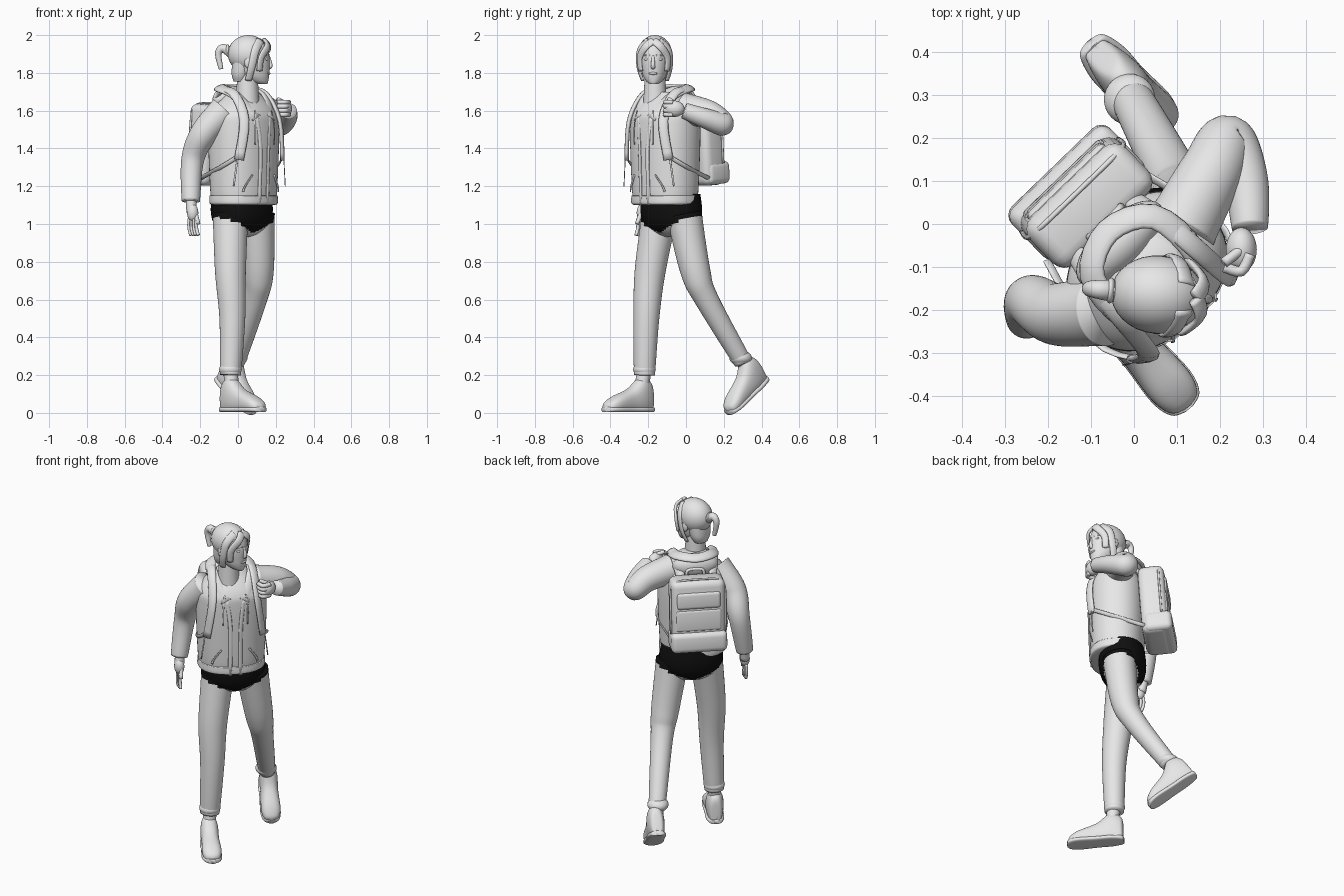
import bpy, bmesh, math
from mathutils import Vector, Matrix

default_cube = bpy.data.objects.get("Cube")
if default_cube:
    bpy.data.objects.remove(default_cube)


def material(name, value):
    mat = bpy.data.materials.new(name)
    mat.use_nodes = True
    colour = (value, value, value, 1)
    mat.diffuse_color = colour
    mat.node_tree.nodes["Principled BSDF"].inputs["Base Color"].default_value = colour
    return mat


MATERIALS = [material("plain_grey", .8), material("black_fabric", .005)]
RIGHT, DEEP, UP = Vector((1, 0, 0)), Vector((0, 1, 0)), Vector((0, 0, 1))


def place(x, y, z=0, turn=0, pitch=0):
    turned = Matrix.Rotation(math.radians(turn), 4, "Z")
    pitched = Matrix.Rotation(math.radians(pitch), 4, "X")
    return Matrix.Translation((x, y, z)) @ turned @ pitched


# Every frame has its front along its own -y
WORLD = place(0, 0)
BODY = place(.03, -.11, turn=44)
HIPS = BODY @ place(.015, .03)
HEAD = place(.06, -.165, turn=85)
BAG = BODY @ place(.01, .215, 1.42, pitch=4)
CHEST_CORE, HEAD_CORE = Vector((0, 0, 1.45)), Vector((0, 0, 1.9))


def finish(name, bm, frame, paint=None):
    bm.transform(frame)
    bmesh.ops.recalc_face_normals(bm, faces=bm.faces)
    for face in bm.faces:
        face.smooth = True
        if paint:
            face.material_index = paint(face.calc_center_median())
    mesh = bpy.data.meshes.new(name)
    bm.to_mesh(mesh)
    bm.free()
    for mat in MATERIALS:
        mesh.materials.append(mat)
    bpy.context.collection.objects.link(bpy.data.objects.new(name, mesh))


def curve_through(rows, steps):
    """Smooth curve through rows of any length."""
    rows = [Vector(row) for row in rows]
    result = []
    for i, (start, end) in enumerate(zip(rows, rows[1:])):
        before, after = rows[max(i - 1, 0)], rows[min(i + 2, len(rows) - 1)]
        leave, arrive = (end - before) / 2, (after - start) / 2
        for k in range(steps):
            t = k / steps
            ease = t * t * (3 - 2 * t)
            result.append(start.lerp(end, ease) + leave * t * (1 - t) ** 2 - arrive * t * t * (1 - t))
    return result + [rows[-1]]


def oval(centre, wide, deep, width, depth, sides, power=1):
    """Ring of points; a power below one makes it squarer."""
    ring = []
    for k in range(sides):
        angle = math.tau * k / sides
        c, s = (math.copysign(abs(v) ** power, v) for v in (math.cos(angle), math.sin(angle)))
        ring.append(centre + wide * c * max(width, .002) + deep * s * max(depth, .002))
    return ring


def skin(name, rings, frame, paint=None):
    bm = bmesh.new()
    loops = [[bm.verts.new(point) for point in ring] for ring in rings]
    for low, high in zip(loops, loops[1:]):
        for k in range(len(low)):
            bm.faces.new((low[k - 1], low[k], high[k], high[k - 1]))
    bm.faces.new(loops[0])
    bm.faces.new(loops[-1])
    finish(name, bm, frame, paint)


def stack(name, rows, ratio, frame, paint=None, power=.9):
    """Level rings from rows of height, half width and shift."""
    rings = [oval(Vector((0, shift, height)), RIGHT, DEEP, width, width * ratio, 48, power)
             for height, width, shift in curve_through(rows, 10)]
    skin(name, rings, frame, paint)


def tube(name, points, thick, thin=None, frame=WORLD, flat=1, core=None, sides=12, paint=None):
    """Tapered tube; with a core it lies flat around that point."""
    points = curve_through(points, sides // 3)
    last = len(points) - 1
    rings, wide = [], RIGHT
    for i, point in enumerate(points):
        along = (points[min(i + 1, last)] - points[max(i - 1, 0)]).normalized()
        if core:
            wide = along.cross(point - core)
        wide = (wide - along * wide.dot(along)).normalized()
        radius = thick + ((thin or thick) - thick) * i / last
        rings.append(oval(point, wide, along.cross(wide), radius, radius * flat, sides))
    skin(name, rings, frame, paint)


def blob(name, centre, size, frame=WORLD, keep=None):
    bm = bmesh.new()
    bmesh.ops.create_uvsphere(bm, u_segments=32, v_segments=20, radius=1)
    bm.transform(Matrix.Translation(centre) @ Matrix.Diagonal((*size, 1)))
    if keep:
        unwanted = [face for face in bm.faces if not keep(face.calc_center_median())]
        bmesh.ops.delete(bm, geom=unwanted, context="FACES")
    finish(name, bm, frame)


def box(name, centre, size, bevel, frame):
    bm = bmesh.new()
    bmesh.ops.create_cube(bm, size=1)
    bm.transform(Matrix.Translation(centre) @ Matrix.Diagonal((*size, 1)))
    bmesh.ops.bevel(bm, geom=bm.edges[:], offset=bevel, segments=4, profile=.5, affect="EDGES")
    finish(name, bm, frame)


def flip(points, side):
    return [(x * side, y, z) for x, y, z in points]


def briefs(centre):
    across = abs((HIPS.inverted() @ centre).x)
    return int(centre.z > .95 + across * .45)


# Hips and legs, black where the briefs sit
stack("pelvis", [(.93, .03, 0), (.95, .1, 0), (1, .16, 0), (1.07, .18, 0), (1.16, .17, 0)], .74, HIPS, briefs)
tube("right_leg", [(-.04, -.14, 1.05), (-.04, -.19, .75), (-.03, -.21, .5), (-.04, -.22, .2)],
     .095, .055, sides=48, paint=briefs)
tube("left_leg", [(.1, -.01, 1.05), (.11, .05, .75), (.09, .11, .6), (-.01, .3, .27)],
     .095, .047, sides=48, paint=briefs)

# Ankles and shoes, the left one rolling off its toe
shoe_profile = [(.15, .01, .08), (.14, .035, .15), (.08, .05, .18), (0, .05, .12),
                (-.1, .055, .08), (-.15, .04, .05), (-.165, .01, .03)]
feet = (("right", (-.04, -.22, .23), place(.02, -.3, .01, 40)),
        ("left", (-.01, .29, .29), place(-.02, .33, .09, 42, 35)))
for side, ankle, frame in feet:
    blob(side + "_trouser_cuff", ankle, (.06, .06, .04))
    tube(side + "_ankle", [ankle, frame @ Vector((0, .08, .1))], .038)
    upper, sole = [], []
    for along, width, height in curve_through(shoe_profile, 6):
        ring = oval(Vector((0, along, height * .45)), RIGHT, UP, width, height * .55, 32, .85)
        upper.append([Vector((p.x, p.y, max(p.z, 0))) for p in ring])
        sole.append(oval(Vector((0, along * 1.03, .008)), RIGHT, UP, width + .003, .014, 32, .6))
    skin(side + "_shoe", upper, frame)
    skin(side + "_sole", sole, frame)

# Jacket body with hem band
stack("jacket", [(1.12, .18, 0), (1.2, .19, 0), (1.5, .2, 0), (1.6, .18, 0), (1.7, .08, 0)], .8, BODY)
stack("jacket_hem", [(1.1, .17, 0), (1.11, .19, 0), (1.15, .19, 0)], .82, BODY)

# Hood lying on the shoulders
half_hood = [(.05, -.15, 1.56), (.11, -.05, 1.68), (.1, .08, 1.72)]
tube("hood_edge", half_hood + [(0, .13, 1.72)] + flip(half_hood[::-1], -1),
     .032, frame=BODY, flat=.4, core=CHEST_CORE)
blob("hood_back", (0, .09, 1.66), (.13, .06, .07), BODY)

# Jacket details and bag straps, mirrored
ribbons = {
    "front_edge": ([(.05, -.15, 1.57), (.03, -.16, 1.4), (.03, -.15, 1.1)], .012),
    "drawstring": ([(.06, -.15, 1.6), (.07, -.16, 1.52), (.07, -.16, 1.42)], .005),
    "pocket": ([(.08, -.15, 1.26), (.12, -.135, 1.2), (.13, -.13, 1.17)], .006),
    "shoulder_strap": ([(.09, .15, 1.6), (.11, .06, 1.7), (.12, -.05, 1.69),
                        (.13, -.14, 1.55), (.16, -.13, 1.34)], .026),
    "lower_strap": ([(.16, -.13, 1.36), (.2, -.03, 1.3), (.15, .18, 1.24)], .012),
    "strap_tail": ([(.17, -.13, 1.35), (.19, -.12, 1.2)], .005),
}
for side, sign in (("left", 1), ("right", -1)):
    for part, (points, width) in ribbons.items():
        tube(side + "_" + part, flip(points, sign), width, frame=BODY, flat=.45, core=CHEST_CORE)

# Backpack with pockets, zip seam and handle
box("backpack", (0, 0, 0), (.31, .15, .43), .04, BAG)
box("backpack_lower_pocket", (0, .02, -.15), (.32, .16, .12), .03, BAG)
box("backpack_upper_pocket", (0, .065, .1), (.25, .04, .1), .018, BAG)
box("backpack_middle_panel", (0, .06, -.02), (.26, .04, .13), .015, BAG)
half_seam = [(.156, .045, -.1), (.156, .045, .14), (.13, .045, .2), (.08, .045, .216)]
tube("backpack_zip", half_seam + flip(half_seam[::-1], -1), .006, frame=BAG)
half_handle = [(.05, -.05, .2), (.04, -.05, .24)]
tube("backpack_handle", half_handle + flip(half_handle[::-1], -1), .009, frame=BAG)

# Sleeves
tube("right_sleeve", [(-.07, -.2, 1.6), (-.18, -.21, 1.48), (-.24, -.18, 1.34), (-.25, -.22, 1.12)],
     .085, .048, sides=36)
tube("left_sleeve", [(.11, -.01, 1.61), (.18, .12, 1.58), (.22, .19, 1.53), (.26, .1, 1.56), (.27, -.01, 1.6)],
     .085, .042, sides=36)

# Right hand hanging open, left hand gripping the strap
tube("right_wrist", [(-.25, -.21, 1.15), (-.245, -.23, 1.06)], .028)
blob("right_palm", (-.24, -.235, 1.06), (.03, .026, .045))
blob("left_fist", (.25, -.06, 1.61), (.036, .052, .043))
for i, finger in enumerate(("index", "middle", "ring", "little")):
    hanging = Vector((-.22 - i * .013, -.255 + i * .01, 1.03))
    tube("right_" + finger + "_finger", [hanging, hanging - UP * .05, hanging + Vector((.01, -.01, -.09))], .009)
    height = 1.645 - i * .022
    tube("left_" + finger + "_finger", [(.27, -.07, height), (.25, -.11, height), (.21, -.1, height)], .0125)
tube("right_thumb", [(-.23, -.23, 1.08), (-.21, -.26, 1)], .011)
tube("left_thumb", [(.25, -.06, 1.64), (.21, -.09, 1.66)], .012)

# Neck, head and face
tube("neck", [(0, .01, 1.62), (0, .01, 1.84)], .065, .05, HEAD, sides=24)
stack("head", [(1.74, .02, -.07), (1.76, .045, -.045), (1.8, .066, -.024), (1.88, .079, -.01),
               (1.95, .07, 0), (1.99, .02, 0)], 1.25, HEAD, power=1)
tube("nose", [(0, -.1, 1.89), (0, -.113, 1.84), (0, -.1, 1.83)], .008, .014, HEAD)
blob("mouth", (0, -.1, 1.797), (.024, .012, .008), HEAD)

# Eyes, ears and hair parted over the brow, mirrored
locks = {
    "fringe": [(0, -.085, 1.97), (.04, -.1, 1.94), (.075, -.07, 1.88), (.07, -.06, 1.81)],
    "side_lock": [(.03, -.06, 1.97), (.08, -.04, 1.92), (.085, -.02, 1.83), (.065, 0, 1.76)],
}
for side, sign in (("left", 1), ("right", -1)):
    blob(side + "_eyelid", (sign * .033, -.092, 1.872), (.016, .01, .008), HEAD)
    blob(side + "_ear", (sign * .08, 0, 1.855), (.012, .02, .03), HEAD)
    tube(side + "_brow", flip([(.015, -.103, 1.893), (.054, -.084, 1.893)], sign), .004, frame=HEAD)
    for part, points in locks.items():
        tube(side + "_" + part, flip(points, sign), .024, .018, HEAD, .45, HEAD_CORE)

# Hair cap open over the face, nape hair and tied tail
blob("hair_cap", (0, .005, 1.9), (.091, .109, .1), HEAD,
     keep=lambda c: c.z > 1.945 or c.y < 0 and c.y + .04 > (1.9 - c.z) * .8 or c.y >= 0)
stack("nape_hair", [(1.755, .045, .05), (1.8, .065, .045), (1.9, .075, .03)], .75, HEAD)
tube("hair_tail", [(0, .09, 1.9), (0, .14, 1.93), (0, .165, 1.9), (0, .15, 1.82)], .028, .012, HEAD, sides=24)
blob("hair_tie", (0, .115, 1.92), (.03, .012, .03), HEAD)

# Smooth shading with crisp creases
for obj in bpy.context.view_layer.objects:
    obj.select_set(obj.type == "MESH")
    if obj.type == "MESH":
        bpy.context.view_layer.objects.active = obj
bpy.ops.object.shade_smooth_by_angle(angle=math.radians(40))
